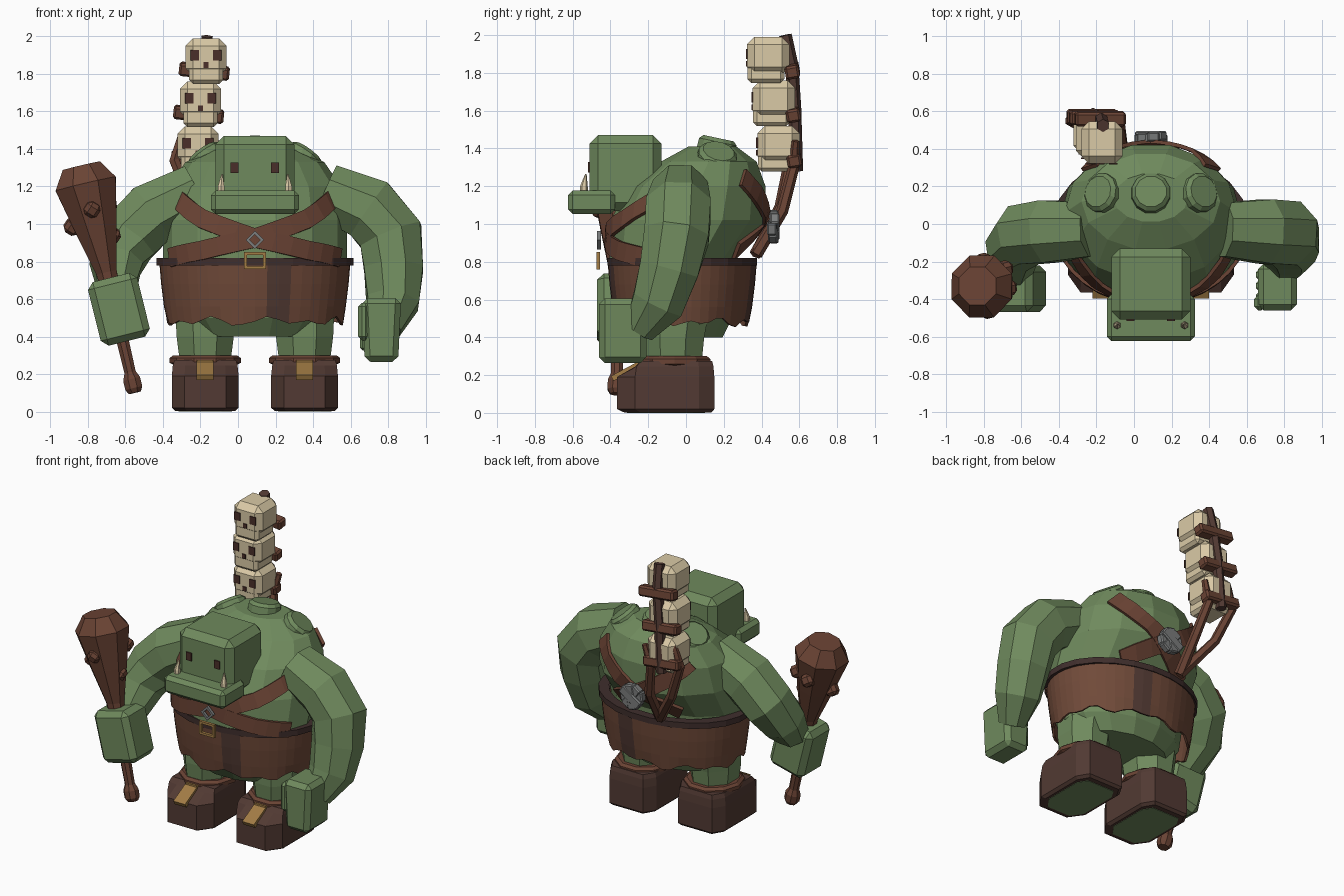
import bpy, bmesh
from math import sin, cos, pi, radians
from mathutils import Vector, Euler

if "Cube" in bpy.data.objects:
    bpy.data.objects.remove(bpy.data.objects["Cube"], do_unlink=True)

CX = 0.09  # body symmetry plane


def colour(name, hexa):
    def lin(c):
        return c / 12.92 if c <= 0.04045 else ((c + 0.055) / 1.055) ** 2.4
    rgba = [lin(int(hexa[i:i + 2], 16) / 255) for i in (0, 2, 4)] + [1]
    m = bpy.data.materials.new(name)
    m.use_nodes = True
    m.diffuse_color = rgba
    b = m.node_tree.nodes["Principled BSDF"]
    b.inputs["Base Color"].default_value = rgba
    b.inputs["Roughness"].default_value = 0.9
    return m


GREEN = colour("green skin", "6F8A5D")
SKIRT = colour("leather brown", "704A39")
STRAP = colour("strap brown", "6A4334")
DARK = colour("dark leather", "523A33")
BAND = colour("band dark brown", "3F2E2C")
BONE = colour("bone", "DACAA6")
METAL = colour("grey metal", "7B7D7D")
GOLD = colour("dull gold", "A27C45")
HOLE = colour("dark socket", "4A2F29")


def make(name, bm, mat, bevel=0):
    bmesh.ops.recalc_face_normals(bm, faces=bm.faces)
    me = bpy.data.meshes.new(name)
    bm.to_mesh(me)
    bm.free()
    me.materials.append(mat)
    ob = bpy.data.objects.new(name, me)
    bpy.context.collection.objects.link(ob)
    if bevel:
        mod = ob.modifiers.new("chamfer", "BEVEL")
        mod.width, mod.segments = bevel, 1
    return ob


def box(name, loc, size, mat, bevel=0, rot=(0, 0, 0), shape=None):
    bm = bmesh.new()
    bmesh.ops.create_cube(bm, size=1)
    for v in bm.verts:
        v.co = Vector(a * b for a, b in zip(v.co, size))
        if shape:
            shape(v.co)
    ob = make(name, bm, mat, bevel)
    ob.location = loc
    ob.rotation_euler = [radians(a) for a in rot]
    return ob


def skin(name, loops, mat, caps=True):
    bm = bmesh.new()
    rows = [[bm.verts.new(p) for p in loop] for loop in loops]
    for a, b in zip(rows, rows[1:]):
        for i in range(len(a)):
            j = (i + 1) % len(a)
            bm.faces.new((a[i], a[j], b[j], b[i]))
    if caps:
        bm.faces.new(rows[0])
        bm.faces.new(rows[-1])
    return make(name, bm, mat)


def loft(name, rings, n, mat, caps=True, x=CX):
    # rings: (z, centre y, radius x, radius y)
    loops = [[(x + rx * sin(2 * pi * (i + .5) / n), cy - ry * cos(2 * pi * (i + .5) / n), z)
              for i in range(n)] for z, cy, rx, ry in rings]
    return skin(name, loops, mat, caps)


def tube(name, path, radii, n, mat):
    pts = [Vector(p) for p in path]
    loops = []
    for k, p in enumerate(pts):
        t = (pts[min(k + 1, len(pts) - 1)] - pts[max(k - 1, 0)]).normalized()
        u = t.cross(Vector((0, 1, 0))).normalized()
        w = t.cross(u)
        loops.append([p + radii[k] * (u * cos(2 * pi * (i + .5) / n) + w * sin(2 * pi * (i + .5) / n))
                      for i in range(n)])
    return skin(name, loops, mat)


def frame(name, loc, w, h, t, mat, tilt=0):
    e = Euler((0, radians(tilt), 0)).to_matrix()
    for s in (-1, 1):
        box(name + "_side", Vector(loc) + e @ Vector((s * w / 2, 0, 0)), (t, .02, h + t), mat, 0, (0, tilt, 0))
        box(name + "_bar", Vector(loc) + e @ Vector((0, 0, s * h / 2)), (w + t, .02, t), mat, 0, (0, tilt, 0))


# Torso, tucked in behind the waist
BODY = [(.40, -.04, .34, .24), (.50, -.05, .43, .30), (.82, -.07, .49, .345), (1.02, .01, .49, .42),
        (1.2, .06, .46, .37), (1.33, .12, .37, .26), (1.41, .14, .2, .13)]
loft("torso", BODY, 14, GREEN)
for s in (-1, 0, 1):
    wart = loft("back_bump", [(-.08, 0, .11, .11), (.02, 0, .105, .105), (.04, 0, .085, .085)], 12, GREEN, x=0)
    wart.location = (CX + s * .26, .165, 1.355 if s else 1.415)
    wart.rotation_euler = (radians(-12), radians(s * 36), 0)

# Head
box("head", (CX, -.32, 1.27), (.42, .38, .40), GREEN, .045)
box("jaw", (CX, -.50, 1.115), (.47, .25, .125), GREEN, .025)
for s in (-1, 1):
    box("eye", (CX + s * .108, -.514, 1.30), (.042, .009, .055), HOLE)
    tube("tusk", [(CX + s * .18, -.54, 1.15), (CX + s * .18, -.54, 1.2), (CX + s * .175, -.53, 1.265)],
         [.022, .02, .004], 6, BONE)


# Crossed straps that follow the torso
def on_body(a, z, off):
    for lo, hi in zip(BODY, BODY[1:]):
        if lo[0] <= z <= hi[0]:
            f = (z - lo[0]) / (hi[0] - lo[0])
            cy, rx, ry = (lo[i] + f * (hi[i] - lo[i]) for i in (1, 2, 3))
            return Vector((CX + (rx + off) * sin(a), cy - (ry + off) * cos(a), z))


FRONT = [(-1.15, .82), (-.6, .86), (0, .925), (.6, 1.03), (1.12, 1.16)]
BACK = [(pi - .85, 1.25), (pi - .4, 1.11), (pi, .99), (pi + .5, .85)]
for s in (-1, 1):
    for keys in (FRONT, BACK):
        path = [(a0 + (a1 - a0) * k / 3, z0 + (z1 - z0) * k / 3)
                for (a0, z0), (a1, z1) in zip(keys, keys[1:]) for k in range(3)] + [keys[-1]]
        bm = bmesh.new()
        last = None
        for k, (a, z) in enumerate(path):
            (a1, z1), (a2, z2) = path[max(k - 1, 0)], path[min(k + 1, len(path) - 1)]
            d = Vector(((a2 - a1) * .45, z2 - z1)).normalized() * .05
            pair = [bm.verts.new(on_body(s * (a - e * d.y / .45), z + e * d.x, .018)) for e in (-1, 1)]
            if last:
                bm.faces.new((last[0], last[1], pair[1], pair[0]))
            last = pair
        strap = make("chest_strap", bm, STRAP)
        strap.modifiers.new("thickness", "SOLIDIFY").thickness = .02
frame("strap_ring", (CX, -.46, .915), .055, .055, .014, METAL, 45)
for k in range(4):
    box("back_plate", (CX, .455 + .005 * k, .985), (.17, .05, .065), METAL, .008, (0, 45 * k + 10, 0))

# Skirt with a ragged hem, and darker pleats front and back
N = 48
loops = []
for z, r in ((.80, .51), (.68, .50), (.56, .485), (.48, .472)):
    loops.append([(CX + r * sin(2 * pi * i / N), -.02 - (r - .115) * cos(2 * pi * i / N),
                   z + (.016 * sin(i * 1.6) + .012 * sin(i * .9) if z < .5 else 0)) for i in range(N)])
skirt = skin("skirt", loops, SKIRT, False)
skirt.data.materials.append(DARK)
for f in skirt.data.polygons:
    if .14 < f.center.x < .27:
        f.material_index = 1
skirt.modifiers.new("thickness", "SOLIDIFY").thickness = .015
loft("skirt_band", [(.78, -.02, .46, .34), (.78, -.02, .53, .40), (.82, -.02, .53, .40), (.82, -.02, .46, .34)],
     24, BAND, False)
frame("buckle", (CX, -.465, .805), .10, .075, .016, GOLD)

# Legs and boots, the boots lofted from one footprint
HALF = [(.11, -.365), (.178, -.27), (.178, .07), (.13, .15)]
FOOT = HALF + [(-x, y) for x, y in reversed(HALF)]
SOLE = [(.003, .9, -1), (.02, 1, -1), (.19, 1, -1), (.245, .97, -.27), (.275, .92, -.24)]
for s in (-1, 1):
    x = CX + s * .265
    loft("leg", [(.22, -.07, .14, .16), (.40, -.07, .165, .18), (.5, -.06, .17, .19)], 8, GREEN, x=x)
    skin("boot", [[(x + px * k, max(py * k, stop), z) for px, py in FOOT] for z, k, stop in SOLE], DARK)
    skin("sole", [[(x + px * .8, py * .8 - .02, z) for px, py in FOOT] for z in (0, .008)], GREEN)
    loft("boot_cuff", [(.25, -.06, .17, .18), (.26, -.06, .19, .2), (.285, -.06, .19, .2),
                       (.3, -.06, .17, .18)], 10, STRAP, x=x)
    box("boot_tongue", (x, -.315, .222), (.09, .17, .03), GOLD, 0, (28, 0, 0))
    box("tongue_tab", (x, -.262, .258), (.085, .012, .035), GOLD)

# Arms
tube("left_arm", [(.47, -.03, 1.18), (.70, -.04, 1.08), (.815, -.05, .94), (.83, -.09, .76),
                  (.825, -.15, .58), (.785, -.25, .44)], [.155, .185, .185, .17, .15, .09], 8, GREEN)
tube("right_arm", [(-.22, -.03, 1.18), (-.46, -.04, 1.055), (-.59, -.06, .92), (-.65, -.14, .79),
                   (-.645, -.25, .66)], [.155, .18, .175, .15, .11], 8, GREEN)


def taper(co):
    if co.z < 0:
        co.x *= .85


# Hands
box("left_hand", (.765, -.335, .435), (.21, .25, .34), GREEN, .03, shape=taper)
box("left_thumb", (.67, -.42, .48), (.06, .08, .20), GREEN, .02)
for k in range(3):
    box("left_finger", (.68, -.27 - .06 * k, .40), (.06, .055, .15), GREEN, .015)
box("right_hand", (-.635, -.345, .545), (.27, .25, .35), GREEN, .035, (0, -14, 0))

# Club
low, high = Vector((-.55, -.37, .10)), Vector((-.835, -.33, 1.31))
STEPS = [(0, .035), (.02, .05), (.06, .05), (.09, .033), (.3, .037), (.53, .06), (.72, .12), (.92, .178), (1, .11)]
tube("club", [low.lerp(high, t) for t, _ in STEPS], [r for _, r in STEPS], 8, STRAP)
for x, y, z in ((-.885, -.34, .985), (-.67, -.34, .94), (-.69, -.24, 1.1), (-.78, -.46, 1.08), (-.80, -.20, 1.08)):
    box("club_stud", (x, y, z), (.08, .08, .08), STRAP, .02, (20, 30, 15))

# Skull totem
SKULLS = [(-.17, .435, 1.87), (-.2, .465, 1.64), (-.213, .49, 1.40)]
for x, y, z in SKULLS:
    box("skull", (x, y, z + .02), (.22, .225, .2), BONE, .04)
    box("skull_jaw", (x, y - .012, z - .065), (.18, .195, .115), BONE, .02)
    for s in (-1, 1):
        box("skull_eye", (x + s * .06, y - .114, z + .03), (.045, .009, .055), HOLE)
    box("skull_nose", (x, y - .114, z - .022), (.026, .009, .03), HOLE)
    box("cross_tie", (x - .01, y * .2 + .475, z - .055), (.27, .075, .07), STRAP, .012, (10, 6, 0))
tube("totem_pole", [(-.22, .585, 1.28), (-.2, .575, 1.62), (-.175, .56, 1.84), (-.165, .525, 2.0)],
     [.035] * 4, 6, DARK)
for top in ((-.34, .55, 1.34), (-.13, .57, 1.30)):
    end = Vector(top)
    base = Vector((-.06, .37, .84))
    tube("totem_prong", [base, base.lerp(end, .5) + Vector((.02 if top[0] > -.2 else -.04, .04, 0)), end,
                         end + Vector((.04, .01, .14))], [.035, .032, .03, .02], 6, STRAP)
